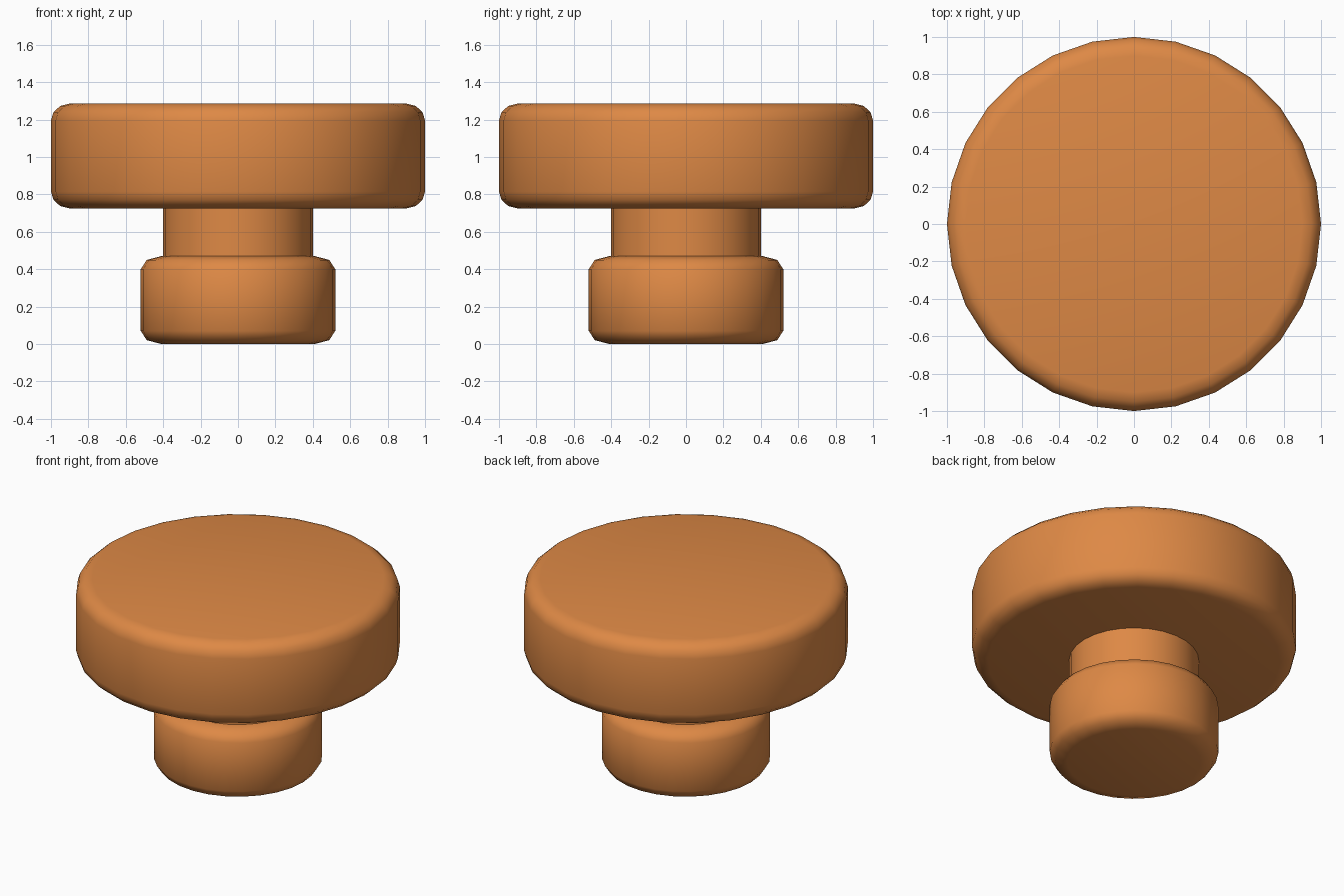
import bpy, bmesh, math

if "Cube" in bpy.data.objects:
    bpy.data.objects.remove(bpy.data.objects["Cube"])

SIDES = 28

orange = bpy.data.materials.new("warm orange")
orange.diffuse_color = (0.73, 0.25, 0.06, 1)
orange.use_nodes = True
orange.node_tree.nodes["Principled BSDF"].inputs["Base Color"].default_value = orange.diffuse_color


def rounded(radius, z0, z1, bx, bz, segs):
    """Half profile of a disc with rounded rims, bottom to top."""
    arc = [(math.pi / 2) * i / segs for i in range(segs + 1)]
    low = [(radius - bx + bx * math.sin(a), z0 + bz - bz * math.cos(a)) for a in arc]
    high = [(r, z0 + z1 - z) for r, z in reversed(low)]
    return low + high


def lathe(name, profile):
    """Closed, capped solid of revolution around z."""
    bm = bmesh.new()
    rings = [[bm.verts.new((r * math.cos(2 * math.pi * i / SIDES),
                            r * math.sin(2 * math.pi * i / SIDES), z))
              for i in range(SIDES)] for r, z in profile]
    for a, b in zip(rings, rings[1:]):
        for i in range(SIDES):
            j = (i + 1) % SIDES
            bm.faces.new((a[i], a[j], b[j], b[i]))
    bm.faces.new(rings[0][::-1])
    bm.faces.new(rings[-1])
    mesh = bpy.data.meshes.new(name)
    bm.to_mesh(mesh)
    bm.free()
    mesh.materials.append(orange)
    obj = bpy.data.objects.new(name, mesh)
    bpy.context.collection.objects.link(obj)
    bpy.ops.object.select_all(action='DESELECT')
    obj.select_set(True)
    bpy.context.view_layer.objects.active = obj
    bpy.ops.object.shade_smooth_by_angle(angle=math.radians(50))
    return obj


# foot, narrow neck and wide cap
lathe("foot", rounded(0.52, 0.0, 0.47, 0.11, 0.07, 2))
lathe("neck", [(0.40, 0.45), (0.40, 0.75)])
lathe("cap", rounded(1.0, 0.725, 1.285, 0.10, 0.09, 3))
